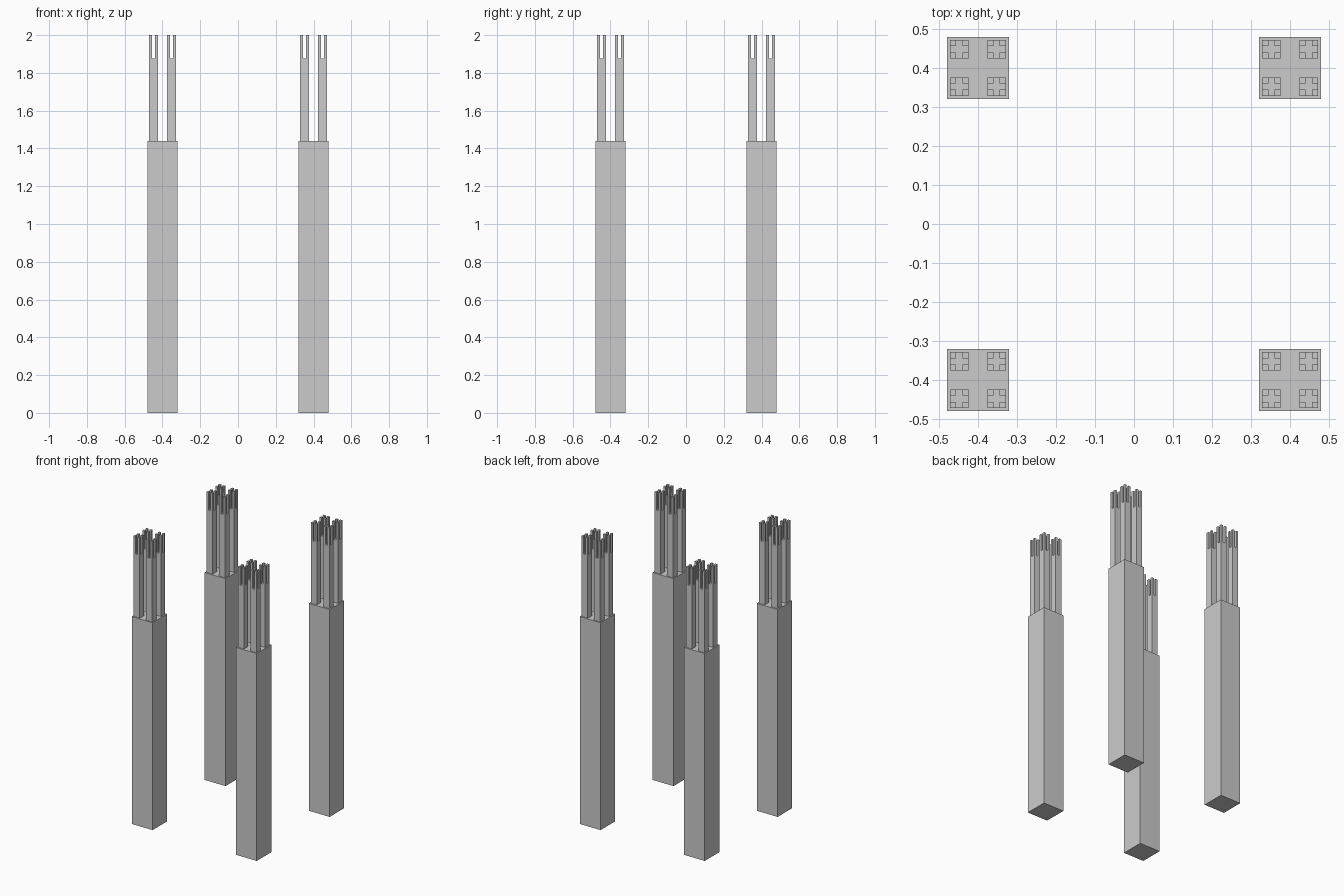
import bpy
import bmesh
from mathutils import Matrix

if "Cube" in bpy.data.objects:
    bpy.data.objects.remove(bpy.data.objects["Cube"])

SIGNS = [(sx, sy) for sx in (-1, 1) for sy in (-1, 1)]

grey = bpy.data.materials.new("light_grey")
grey.diffuse_color = (0.6, 0.6, 0.6, 1.0)
grey.use_nodes = True
grey.node_tree.nodes["Principled BSDF"].inputs["Base Color"].default_value = grey.diffuse_color


def around(centers, offset):
    """Four points set diagonally around every given centre."""
    return [(x + sx * offset, y + sy * offset) for x, y in centers for sx, sy in SIGNS]


def posts(name, centers, width, bottom, top):
    """One object holding a square post at every centre."""
    bm = bmesh.new()
    for x, y in centers:
        place = Matrix.Translation((x, y, (bottom + top) / 2))
        size = Matrix.Diagonal((width, width, top - bottom, 1))
        bmesh.ops.create_cube(bm, size=1, matrix=place @ size)
    mesh = bpy.data.meshes.new(name)
    bm.to_mesh(mesh)
    bm.free()
    mesh.materials.append(grey)
    obj = bpy.data.objects.new(name, mesh)
    bpy.context.collection.objects.link(obj)


# Four large columns
column_spots = around([(0, 0)], 0.4)
posts("columns", column_spots, 0.16, 0.0, 1.44)

# Four slimmer shafts standing on each column
shaft_spots = around(column_spots, 0.048)
posts("shafts", shaft_spots, 0.0465, 1.44, 1.876)

# Four small prongs on each shaft
prong_spots = around(shaft_spots, 0.0155)
posts("prongs", prong_spots, 0.0155, 1.876, 2.0)
